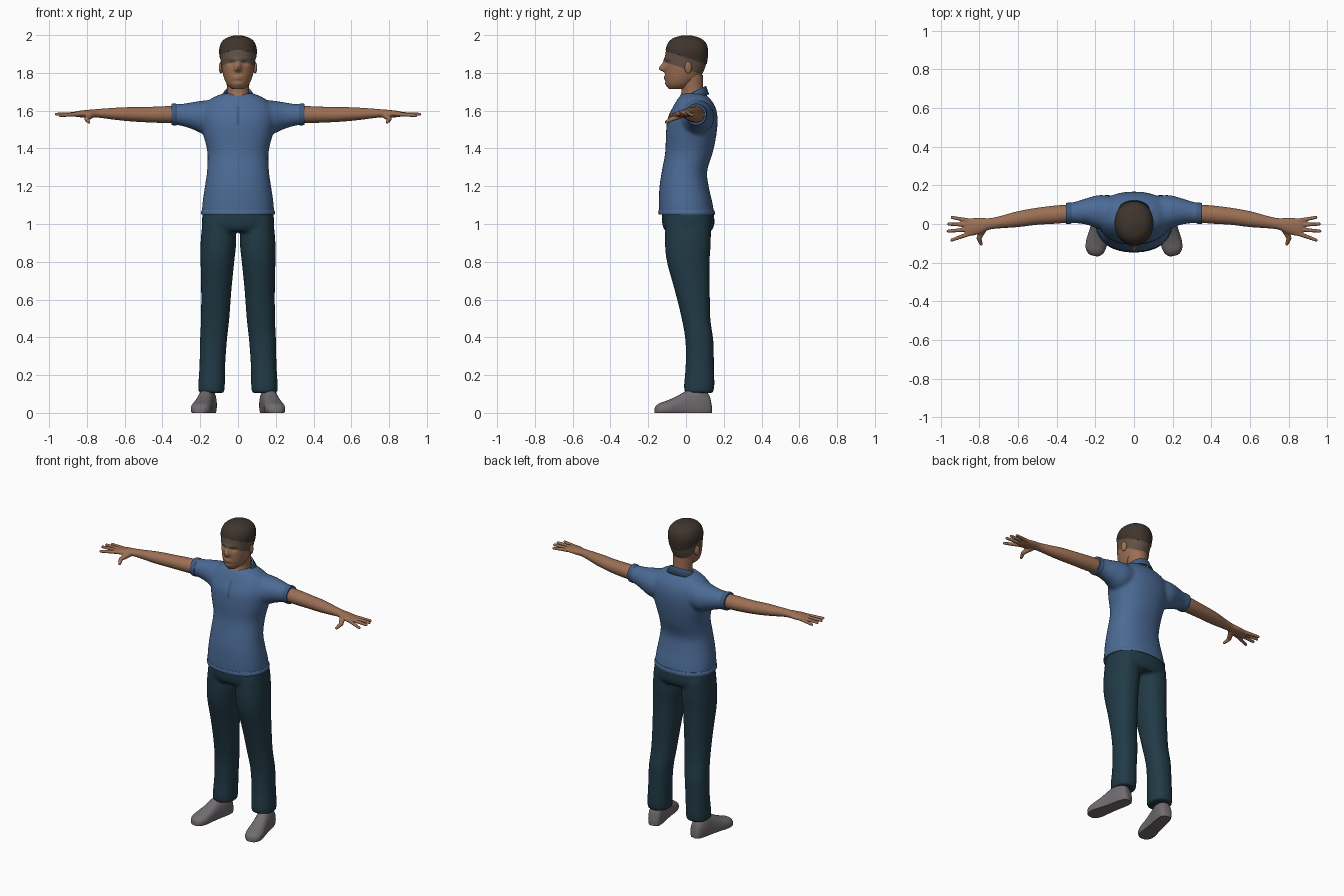
import bpy, bmesh, math
from mathutils import Matrix, Vector

cube = bpy.data.objects.get("Cube")
if cube:
    bpy.data.objects.remove(cube, do_unlink=True)


def material(name, red, green, blue):
    mat = bpy.data.materials.new(name)
    mat.use_nodes = True
    mat.diffuse_color = (red, green, blue, 1)
    shader = mat.node_tree.nodes["Principled BSDF"]
    shader.inputs["Base Color"].default_value = (red, green, blue, 1)
    shader.inputs["Roughness"].default_value = 0.8
    return mat


SKIN = material("skin", .33, .16, .09)
HAIR = material("dark hair", .05, .035, .026)
STUBBLE = material("short hair", .125, .085, .062)
SHIRT = material("shirt blue", .07, .145, .3)
TRIM = material("shirt trim blue", .05, .105, .22)
DENIM = material("trouser navy", .015, .042, .06)
SHOE = material("shoe grey", .165, .15, .16)

AXES = {
    "x": lambda t, a, b: Vector((t, a, b)),
    "y": lambda t, a, b: Vector((a, t, b)),
    "z": lambda t, a, b: Vector((a, b, t)),
}


def spline(keys, steps):
    """Smooth rows of numbers with a Catmull-Rom curve."""
    rows = []
    for i in range(len(keys) - 1):
        p, q, r, s = (keys[max(0, min(len(keys) - 1, i + k))] for k in (-1, 0, 1, 2))
        for j in range(steps):
            u = j / steps
            rows.append([b + u * (c - a + u * (2*a - 5*b + 4*c - d + u * (3*(b - c) + d - a))) / 2
                         for a, b, c, d in zip(p, q, r, s)])
    return rows + [list(keys[-1])]


def loft(bm, keys, axis="z", side=1, sides=48, power=2.0, steps=6):
    """Closed skin over rings: position, two centres, two radii."""
    rings = []
    for t, ca, cb, ra, rb in spline(keys, steps):
        ring = []
        for k in range(sides):
            angle = math.tau * k / sides
            c, s = math.cos(angle), math.sin(angle)
            p = AXES[axis](t, ca + ra * math.copysign(abs(c) ** (2 / power), c),
                           cb + rb * math.copysign(abs(s) ** (2 / power), s))
            p.x *= side
            ring.append(bm.verts.new(p))
        rings.append(ring)
    for low, high in zip(rings, rings[1:]):
        for k in range(sides):
            n = (k + 1) % sides
            bm.faces.new((low[k], low[n], high[n], high[k]))
    bm.faces.new(rings[0])
    bm.faces.new(rings[-1])


def limb(bm, start, end, r1, r2):
    """Round-ended tapered segment."""
    start, end = Vector(start), Vector(end)
    turn = (end - start).to_track_quat("Z", "Y").to_matrix().to_4x4()
    bmesh.ops.create_cone(bm, cap_ends=True, segments=16, radius1=r1, radius2=r2,
                          depth=(end - start).length,
                          matrix=Matrix.Translation((start + end) / 2) @ turn)
    for p, r in ((start, r1), (end, r2)):
        bmesh.ops.create_icosphere(bm, subdivisions=2, radius=r, matrix=Matrix.Translation(p))


def smooth(mesh, degrees=50):
    mesh.shade_smooth()
    mesh.set_sharp_from_angle(angle=math.radians(degrees))


def finish(name, bm, *mats, voxel=None, repeat=4):
    """Make an object; with a voxel size, blend overlapping parts into one skin."""
    bmesh.ops.recalc_face_normals(bm, faces=bm.faces)
    mesh = bpy.data.meshes.new(name)
    bm.to_mesh(mesh)
    bm.free()
    obj = bpy.data.objects.new(name, mesh)
    bpy.context.collection.objects.link(obj)
    if voxel:
        remesh = obj.modifiers.new("blend", "REMESH")
        remesh.mode, remesh.voxel_size = "VOXEL", voxel
        relax = obj.modifiers.new("relax", "SMOOTH")
        relax.factor, relax.iterations = 0.5, repeat
        graph = bpy.context.evaluated_depsgraph_get()
        baked = bpy.data.meshes.new_from_object(obj.evaluated_get(graph))
        obj.modifiers.clear()
        obj.data = baked
        obj.data.materials.clear()
    for mat in mats:
        obj.data.materials.append(mat)
    smooth(obj.data)
    return obj


# Shirt: body and both sleeves blended together
bm = bmesh.new()
loft(bm, [(1.055, 0, .003, .192, .147), (1.12, 0, -.003, .187, .141), (1.2, 0, -.01, .175, .13),
          (1.28, 0, -.008, .164, .12), (1.38, 0, .016, .162, .126), (1.48, 0, .028, .185, .134),
          (1.56, 0, .035, .195, .132), (1.62, 0, .043, .185, .112), (1.665, 0, .042, .14, .084),
          (1.69, 0, .04, .085, .06)], power=2.25)
for side in (1, -1):
    loft(bm, [(.06, .045, 1.575, .09, .085), (.17, .06, 1.565, .09, .09), (.24, .065, 1.573, .07, .072),
              (.3, .06, 1.578, .056, .058), (.346, .055, 1.58, .053, .055)], "x", side)
shirt = finish("shirt", bm, SHIRT, voxel=.01, repeat=6)

# Shirt hem and sleeve cuffs
bm = bmesh.new()
loft(bm, [(1.05, 0, .003, .194, .149), (1.062, 0, .003, .196, .15), (1.074, 0, .002, .191, .147)],
     power=2.25, steps=2)
finish("shirt_hem", bm, SHIRT)
for side, label in ((1, "left"), (-1, "right")):
    bm = bmesh.new()
    loft(bm, [(.322, .057, 1.579, .054, .056), (.338, .055, 1.58, .056, .058),
              (.352, .054, 1.58, .054, .056)], "x", side, steps=2)
    finish(label + "_sleeve_cuff", bm, TRIM)

# Folded collar, open at the front
bm = bmesh.new()
rows = []
for k in range(41):
    angle = (k / 20 - 1) * (math.pi - .2)
    front = (1 - math.cos(angle)) / 2
    point = front ** 6
    row = []
    for rx, ry, z in ((.064, .062, 1.722 - .07 * front), (.072, .068, 1.728 - .07 * front),
                      (.098 + .03 * point, .082 + .02 * point, 1.685 - .06 * front - .015 * point)):
        row.append(bm.verts.new((rx * math.sin(angle), .037 + ry * math.cos(angle), z)))
    rows.append(row)
for a, b in zip(rows, rows[1:]):
    for i in range(2):
        bm.faces.new((a[i], a[i + 1], b[i + 1], b[i]))
collar = finish("collar", bm, TRIM)
thick = collar.modifiers.new("thickness", "SOLIDIFY")
thick.thickness, thick.offset = .008, 0

# Button placket laid onto the chest
bm = bmesh.new()
bmesh.ops.create_grid(bm, x_segments=4, y_segments=16, size=.5,
                      matrix=Matrix.Translation((0, -.2, 1.575)) @ Matrix.Rotation(math.pi / 2, 4, "X")
                      @ Matrix.Diagonal((.018, .1, 1, 1)))
placket = finish("placket", bm, TRIM)
wrap = placket.modifiers.new("wrap", "SHRINKWRAP")
wrap.target, wrap.wrap_method, wrap.offset = shirt, "PROJECT", .002
wrap.use_project_y = True
wrap.use_positive_direction = True

# Trousers: hips and both legs blended together
bm = bmesh.new()
loft(bm, [(1.085, 0, .01, .184, .135), (1.0, 0, .012, .192, .138), (.96, 0, .012, .18, .12)], power=2.3)
for side in (1, -1):
    loft(bm, [(1.02, .1, .012, .088, .12), (.9, .104, .01, .094, .121), (.8, .109, .012, .089, .113),
              (.65, .115, .033, .08, .093), (.5, .121, .053, .075, .076), (.38, .13, .071, .071, .074),
              (.25, .136, .073, .068, .075), (.15, .14, .07, .07, .08), (.105, .141, .068, .068, .076)],
         "z", side, power=2.2)
finish("trousers", bm, DENIM, voxel=.01, repeat=5)

for side, label in ((1, "left"), (-1, "right")):
    # Shoe, flat underneath and turned outward
    bm = bmesh.new()
    profile = [(.137, .02, .04), (.12, .038, .1), (.07, .046, .135), (.01, .046, .12), (-.05, .05, .088),
               (-.1, .055, .066), (-.14, .048, .052), (-.162, .03, .036), (-.168, .012, .02)]
    loft(bm, [(y, 0, h * .35, w, h * .65) for y, w, h in profile], "y", power=2.3)
    for v in bm.verts:
        v.co.z = max(v.co.z, 0)
    bmesh.ops.transform(bm, verts=bm.verts, matrix=Matrix.Diagonal((side, 1, 1, 1))
                        @ Matrix.Translation((.174, 0, 0)) @ Matrix.Rotation(.2, 4, "Z"))
    finish(label + "_shoe", bm, SHOE)

    # Bare arm, palm, fingers and thumb
    bm = bmesh.new()
    loft(bm, [(.3, .056, 1.58, .045, .046), (.4, .049, 1.579, .047, .044), (.5, .04, 1.579, .044, .04),
              (.6, .025, 1.582, .041, .036), (.7, .008, 1.585, .031, .027), (.75, 0, 1.586, .03, .022),
              (.8, -.01, 1.584, .042, .02), (.85, -.017, 1.582, .045, .016), (.872, -.018, 1.582, .036, .01)],
         "x", side)
    for base, tip, z in ((-.048, -.083, 1.574), (-.027, -.037, 1.581), (-.005, 0, 1.581), (.016, .034, 1.577)):
        reach = .962 - 6 * (tip + .025) ** 2
        limb(bm, (side * .845, base, 1.582), (side * reach, tip, z), .012, .0085)
    knuckle = (side * .802, -.073, 1.557)
    limb(bm, (side * .775, -.02, 1.579), knuckle, .019, .013)
    limb(bm, knuckle, (side * .79, -.104, 1.54), .013, .009)
    finish(label + "_arm", bm, SKIN, voxel=.0045, repeat=2)

    # Ear
    bm = bmesh.new()
    bmesh.ops.create_uvsphere(bm, u_segments=20, v_segments=12, radius=1,
                              matrix=Matrix.Translation((side * .09, .012, 1.828))
                              @ Matrix.Rotation(side * .3, 4, "Z") @ Matrix.Diagonal((.01, .02, .032, 1)))
    finish(label + "_ear", bm, SKIN)

# Neck
bm = bmesh.new()
loft(bm, [(1.6, 0, .035, .06, .085), (1.66, 0, .032, .06, .069), (1.71, 0, .034, .058, .058),
          (1.79, 0, .024, .064, .066)])
finish("neck", bm, SKIN)

# Head with sculpted face
bm = bmesh.new()
loft(bm, [(1.714, 0, -.045, .03, .045), (1.735, 0, -.036, .055, .066), (1.77, 0, -.02, .073, .09),
          (1.82, 0, -.007, .085, .105), (1.87, 0, 0, .092, .111), (1.92, 0, .004, .097, .11),
          (1.96, 0, .005, .086, .097), (1.985, 0, .004, .06, .068), (1.999, 0, .003, .018, .02)],
     sides=96, steps=8, power=2.1)


def bump(x, z, width, height):
    return math.exp(-(x / width) ** 2 - (z / height) ** 2)


for v in bm.verts:
    x, y, z = v.co
    if y < -.03:
        v.co.y -= .032 * bump(x, z - 1.82, .016, .034 if z > 1.82 else .012)
        v.co.y += .01 * bump(abs(x) - .036, z - 1.853, .018, .013)
        v.co.y -= .007 * bump(x, z - 1.779, .025, .006) + .006 * bump(x, z - 1.768, .022, .006)
        v.co.y -= .006 * bump(x, z - 1.74, .025, .014) + .004 * bump(x, z - 1.874, .06, .009)

# Hairline cuts: dark hair on top, short hair below, skin under that
slope = Vector((0, .34, 1))
for height in (1.922, 1.857):
    bmesh.ops.bisect_plane(bm, geom=bm.verts[:] + bm.edges[:] + bm.faces[:],
                           plane_co=(0, -.11, height), plane_no=slope)
for f in bm.faces:
    c = f.calc_center_median()
    level = c.z + .34 * (c.y + .11)
    f.material_index = 2 if level > 1.922 else 1 if level > 1.857 else 0
bm.normal_update()
bmesh.ops.recalc_face_normals(bm, faces=bm.faces)
for v in {v for f in bm.faces if f.material_index == 2 for v in f.verts}:
    v.co += Vector((v.normal.x, v.normal.y, min(0, v.normal.z))) * .003
finish("head", bm, SKIN, STUBBLE, HAIR)
